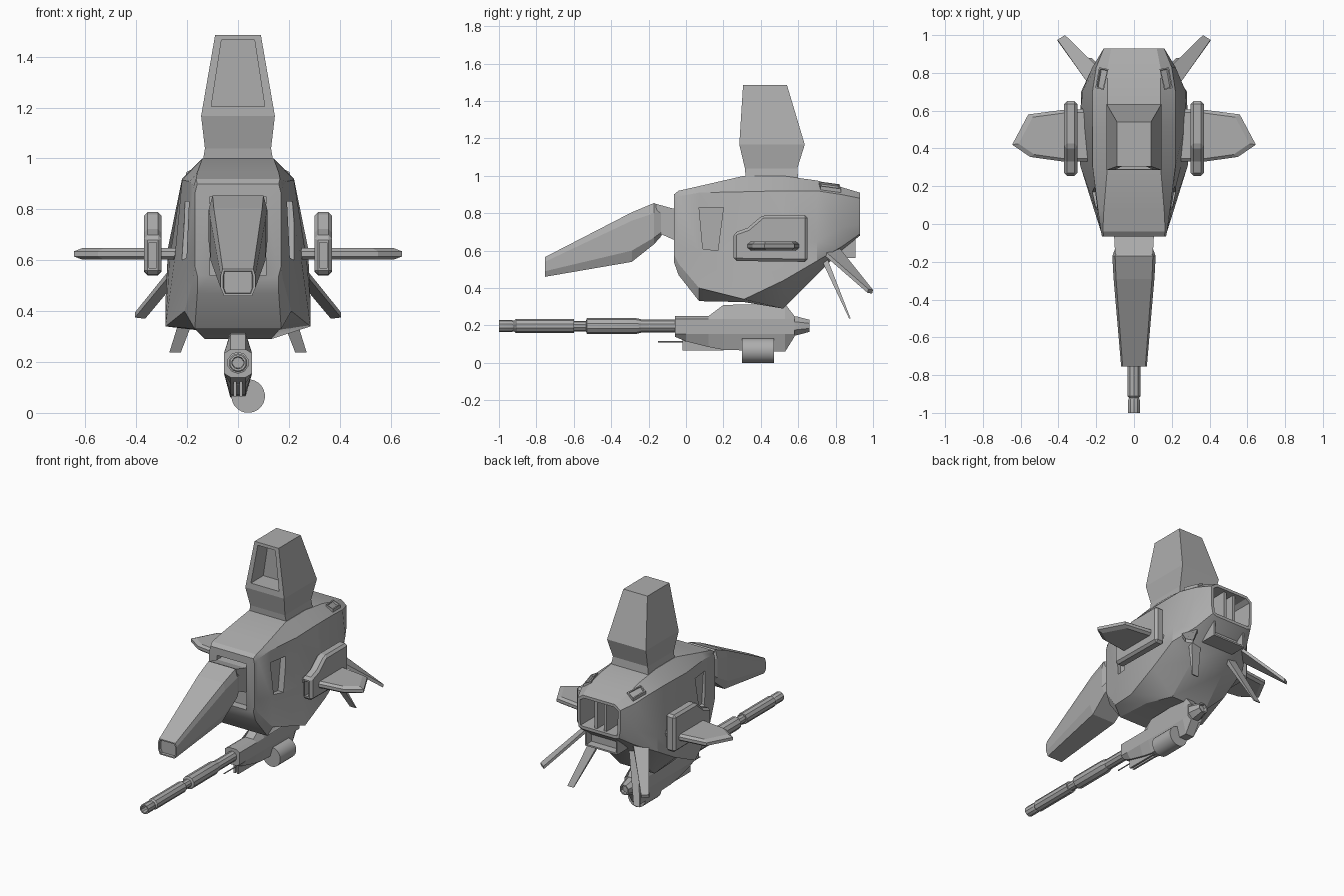
import bpy, bmesh, math
from mathutils import Vector

cube = bpy.data.objects.get("Cube")
if cube:
    bpy.data.objects.remove(cube)

grey = bpy.data.materials.new("plain grey")
grey.use_nodes = True
colour = (0.42, 0.42, 0.42, 1)
grey.diffuse_color = colour
grey.node_tree.nodes["Principled BSDF"].inputs["Base Color"].default_value = colour


def finish(name, bm, smooth=True):
    """Turn a bmesh into a finished object."""
    bmesh.ops.recalc_face_normals(bm, faces=bm.faces)
    mesh = bpy.data.meshes.new(name)
    bm.to_mesh(mesh)
    bm.free()
    mesh.materials.append(grey)
    obj = bpy.data.objects.new(name, mesh)
    bpy.context.collection.objects.link(obj)
    if smooth:
        bpy.ops.object.select_all(action="DESELECT")
        bpy.context.view_layer.objects.active = obj
        obj.select_set(True)
        bpy.ops.object.shade_smooth_by_angle(angle=math.radians(25))
    return obj


def skin(name, rings, hollow=None, smooth=False):
    """Skin a row of rings; hollow = (rim, depth) sinks the last cap."""
    bm = bmesh.new()
    loops = [[bm.verts.new(p) for p in ring] for ring in rings]
    count = len(loops[0])
    for a, b in zip(loops, loops[1:]):
        for i in range(count):
            j = (i + 1) % count
            bm.faces.new((a[i], a[j], b[j], b[i]))
    bm.faces.new(loops[0][::-1])
    cap = bm.faces.new(loops[-1])
    bmesh.ops.recalc_face_normals(bm, faces=bm.faces)
    if hollow:
        bmesh.ops.inset_region(bm, faces=[cap], thickness=hollow[0])
        bmesh.ops.inset_region(bm, faces=[cap], thickness=hollow[0] / 4, depth=-hollow[1])
    return finish(name, bm, smooth)


def pair(name, rings, **options):
    """Build a left part and its mirrored right twin."""
    result = []
    for label, s in (("left", 1), ("right", -1)):
        flipped = [[(s * x, y, z) for x, y, z in ring] for ring in rings]
        result.append(skin(label + "_" + name, flipped, **options))
    return result


def hull(name, sections, **options):
    """Skin symmetric cross-sections (y, half outline from the top down)."""
    rings = []
    for y, half in sections:
        rings.append([(x, y, z) for x, z in half] + [(-x, y, z) for x, z in half[::-1]])
    return skin(name, rings, **options)


def box_rings(x, y, z):
    return [[(x[0], b, c), (x[1], b, c), (x[1], b, d), (x[0], b, d)]
            for b in y for c, d in [z]]


def turned(name, profile, x, z, sides, **options):
    """Turn (y, radius) points round an axis parallel to y."""
    rings = []
    for y, r in profile:
        turns = [math.tau * (i + 0.5) / sides for i in range(sides)]
        rings.append([(x + r * math.cos(t), y, z + r * math.sin(t)) for t in turns])
    return skin(name, rings, smooth=True, **options)


def cut(target, cutter):
    cutter.hide_render = True
    mod = target.modifiers.new("cut", "BOOLEAN")
    mod.object = cutter
    mod.operation = "DIFFERENCE"
    mod.solver = "EXACT"
    bpy.context.view_layer.objects.active = target
    bpy.ops.object.modifier_apply(modifier=mod.name)
    bpy.data.objects.remove(cutter)


# Main body with a hollow exhaust at the rear
body = hull("body", [
    (-.065, [(.16, .9), (.17, .86), (.17, .65), (.17, .58), (.16, .54)]),
    (-.04, [(.165, .92), (.175, .89), (.175, .62), (.175, .53), (.16, .47)]),
    (.07, [(.16, .945), (.19, .91), (.2, .6), (.21, .4), (.17, .33)]),
    (.31, [(.14, 1), (.22, .915), (.25, .6), (.285, .34), (.16, .325)]),
    (.52, [(.14, 1), (.22, .92), (.27, .6), (.285, .44), (.13, .29)]),
    (.7, [(.14, .975), (.22, .92), (.275, .65), (.28, .545), (.12, .47)]),
    (.83, [(.14, .94), (.2, .9), (.22, .72), (.2, .62), (.12, .6)]),
    (.93, [(.12, .91), (.16, .88), (.16, .74), (.15, .69), (.12, .68)]),
], hollow=(.02, .2), smooth=True)
cut(body, skin("nose_recess", box_rings((-.11, .11), (-.2, -.01), (.54, .85))))
for cutter in pair("intake_recess", [
        [(x, .07, .83), (x, .2, .83), (x, .17, .6), (x, .09, .61)] for x in (.18, .4)]):
    cut(body, cutter)

# Exhaust dividers and lower rear box
pair("exhaust_divider", box_rings((.025, .045), (.74, .91), (.69, .9)))
hull("rear_box", [(y, [(.12, .68), (.12, .56)]) for y in (.7, .905)], hollow=(.015, .05))

# Tower with a slanted window recess
tower = skin("tower", [
    [(-w, a, z), (w, a, z), (w, b, z), (-w, b, z)]
    for w, a, b, z in ((.14, .32, .6, .98), (.13, .315, .595, 1.04),
                       (.145, .285, .635, 1.167), (.09, .305, .54, 1.485))])
cut(tower, skin("window_recess", [
    [(-.105, y, 1.205), (.105, y, 1.205), (.065, y, 1.465), (-.065, y, 1.465)]
    for y in (.2, .42)]))

# Drooping nose and its neck
hull("nose", [
    (-.13, [(.08, .83), (.1, .8), (.1, .7), (.08, .68)]),
    (-.17, [(.1, .855), (.115, .8), (.115, .67), (.09, .635)]),
    (-.29, [(.095, .805), (.108, .76), (.108, .6), (.085, .54)]),
    (-.755, [(.06, .565), (.068, .54), (.068, .49), (.055, .46)]),
], hollow=(.01, .015))
hull("neck", [(.03, [(.1, .83), (.1, .64)]), (-.07, [(.105, .825), (.105, .66)]),
              (-.16, [(.1, .85), (.1, .7)])])

# Side pods with a slot in front
profile = [(.255, .545), (.65, .54), (.65, .79), (.41, .79), (.33, .722), (.255, .695)]
pods = pair("pod", [[(x, y, z) for y, z in profile] for x in (.3, .37)])
slots = pair("slot", box_rings((.32, .35), (.2, .3), (.57, .67)))
for pod, slot in zip(pods, slots):
    bevel = pod.modifiers.new("bevel", "BEVEL")
    bevel.width = .015
    bevel.segments = 1
    bpy.context.view_layer.objects.active = pod
    bpy.ops.object.modifier_apply(modifier=bevel.name)
    cut(pod, slot)

# Stub wings with thinned edges
plan = [(.2, .33), (.37, .33), (.55, .355), (.645, .42), (.56, .58), (.37, .605), (.2, .61)]
centre = Vector((.36, .46))
rings = []
for z, scale in ((.602, .88), (.615, 1), (.635, 1), (.648, .88)):
    points = [centre + (Vector(p) - centre) * scale for p in plan]
    rings.append([(p.x, p.y, z) for p in points])
pair("wing", rings)

# Rear stabiliser blades, outer and lower
pair("outer_blade", [
    [(.16, .8, .64), (.24, .74, .6), (.24, .74, .575), (.16, .8, .615)],
    [(.365, 1, .39), (.405, .975, .395), (.405, .97, .375), (.365, .995, .37)]])
pair("lower_blade", [
    [(.1, .72, .56), (.17, .72, .56), (.17, .755, .56), (.1, .755, .56)],
    [(.225, .872, .237), (.27, .872, .237), (.27, .88, .237), (.225, .88, .237)]])

# Slanted roof vents
vent_rings = [[(x, y, z + d) for x, y, z in
               ((.16, .71, .945), (.205, .72, .92), (.185, .83, .905), (.135, .82, .93))]
              for d in (-.03, .025)]
pair("roof_vent", vent_rings, hollow=(.01, .02))

# Gun turret slung under the body
hull("turret", [
    (y, [(.03, top), (.055, min(top, .235)), (.055, max(low, .155)), (.03, low)])
    for y, top, low in ((-.06, .25, .14), (0, .25, .115), (.12, .25, .085),
                        (.2, .31, .07), (.53, .315, .06), (.58, .25, .14))])
turned("turret_exhaust", [(.55, .056), (.59, .055), (.66, .035)], 0, .198, 8, hollow=(.008, .02))
turned("ammunition_drum", [(.3, .066), (.47, .066)], .04, .066, 24)
turned("aiming_rod", [(-.15, .004), (.03, .004)], 0, .113, 6)
pair("turret_rib", box_rings((.006, .018), (-.02, .2), (.065, .14)))

# Stepped gun barrel with a bored muzzle
turned("gun_barrel", [
    (0, .034), (-.24, .034), (-.24, .036), (-.27, .043), (-.53, .043), (-.535, .028),
    (-.6, .028), (-.6, .037), (-.91, .037), (-.92, .028), (-.935, .033), (-1, .033),
], 0, .197, 10, hollow=(.009, .06))
